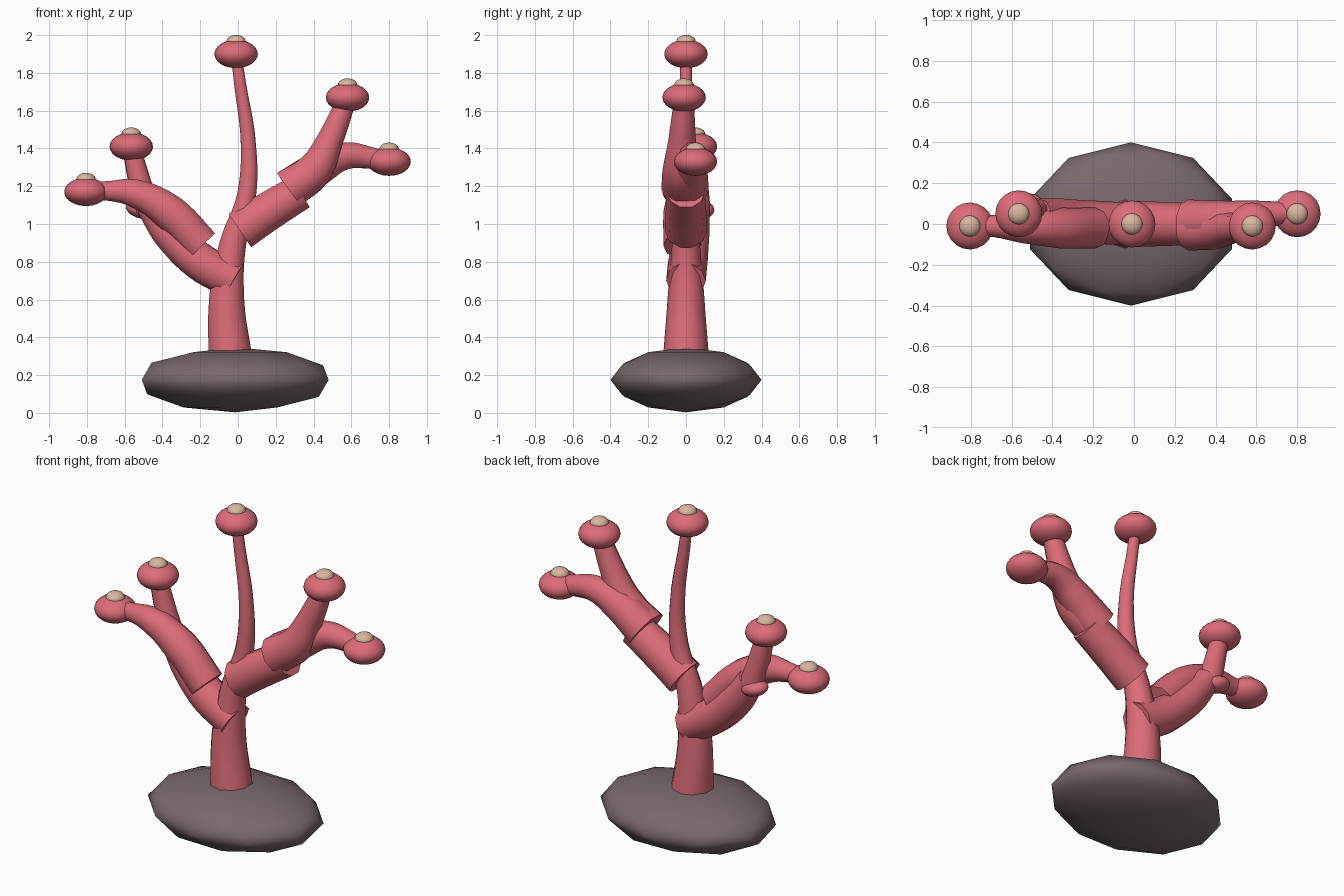
import bpy, math

if "Cube" in bpy.data.objects:
    bpy.data.objects.remove(bpy.data.objects["Cube"])

def material(name, rgb):
    m = bpy.data.materials.new(name)
    m.diffuse_color = (*rgb, 1)
    m.use_nodes = True
    m.node_tree.nodes["Principled BSDF"].inputs["Base Color"].default_value = m.diffuse_color
    return m

PINK = material("coral pink", (0.72, 0.15, 0.19))
ROCK = material("dark rock", (0.19, 0.14, 0.145))
TIP = material("pale tip", (0.70, 0.47, 0.35))

def finish(ob, name, mat, angle=60):
    ob.name = name
    ob.data.materials.clear()
    ob.data.materials.append(mat)
    bpy.ops.object.shade_smooth_by_angle(angle=math.radians(angle))

def tube(name, points):
    """Tapered tube through (x, y, z, radius) points."""
    cu = bpy.data.curves.new(name, 'CURVE')
    cu.dimensions = '3D'
    cu.bevel_depth = 1
    cu.bevel_resolution = 3
    cu.resolution_u = 6
    cu.use_fill_caps = True
    sp = cu.splines.new('BEZIER')
    sp.bezier_points.add(len(points) - 1)
    for bp, (x, y, z, r) in zip(sp.bezier_points, points):
        bp.co = (x, y, z)
        bp.radius = r
        bp.handle_left_type = bp.handle_right_type = 'AUTO'
    ob = bpy.data.objects.new(name, cu)
    bpy.context.collection.objects.link(ob)
    bpy.ops.object.select_all(action='DESELECT')
    bpy.context.view_layer.objects.active = ob
    ob.select_set(True)
    bpy.ops.object.convert(target='MESH')
    finish(bpy.context.object, name, PINK)

def ellipsoid(name, loc, scale, mat, rot=(0, 0, 0)):
    bpy.ops.mesh.primitive_uv_sphere_add(segments=20, ring_count=12, location=loc, rotation=rot)
    ob = bpy.context.object
    ob.scale = scale
    finish(ob, name, mat)

# Rock base
bpy.ops.mesh.primitive_ico_sphere_add(subdivisions=2, radius=1, location=(-0.015, 0, 0.175))
bpy.context.object.scale = (0.52, 0.4, 0.172)
finish(bpy.context.object, "rock_base", ROCK)

# Trunk
tube("trunk", [(-0.04, 0, 0.28, 0.122), (-0.06, 0, 0.6, 0.098), (-0.03, 0, 0.88, 0.075),
               (0.045, 0, 1.15, 0.053), (0.055, 0, 1.42, 0.042), (0.01, 0, 1.75, 0.033),
               (-0.01, 0, 1.9, 0.03)])

# Left branches
tube("left_limb", [(-0.02, 0, 0.70, 0.105), (-0.2, 0.01, 0.80, 0.105),
                   (-0.36, 0.03, 0.95, 0.095), (-0.47, 0.05, 1.10, 0.075)])
tube("left_inner_branch", [(-0.48, 0.06, 1.08, 0.07), (-0.525, 0.055, 1.24, 0.06),
                           (-0.565, 0.05, 1.41, 0.05)])
ellipsoid("left_joint", (-0.515, 0.085, 1.075), (0.08, 0.065, 0.045), PINK, (0, 0.25, 0))
tube("left_outer_branch", [(-0.19, -0.02, 0.885, 0.1), (-0.36, -0.02, 1.06, 0.1),
                           (-0.54, -0.015, 1.16, 0.08), (-0.68, -0.01, 1.175, 0.055),
                           (-0.805, -0.01, 1.17, 0.045)])

# Right branches
tube("right_limb", [(0.01, 0, 0.965, 0.112), (0.15, 0, 1.06, 0.108), (0.33, 0, 1.17, 0.1)])
tube("right_inner_branch", [(0.27, -0.02, 1.185, 0.11), (0.40, -0.025, 1.28, 0.1),
                            (0.49, -0.02, 1.45, 0.072), (0.58, -0.01, 1.67, 0.052)])
tube("right_outer_branch", [(0.27, 0.01, 1.185, 0.11), (0.42, 0.02, 1.29, 0.095),
                            (0.57, 0.04, 1.36, 0.075), (0.70, 0.05, 1.35, 0.06),
                            (0.80, 0.05, 1.33, 0.05)])

# Rounded knobs with pale tips
knobs = {"top": (-0.01, 0, 1.9), "right_inner": (0.58, -0.01, 1.67),
         "right_outer": (0.80, 0.05, 1.33), "left_inner": (-0.565, 0.05, 1.41),
         "left_outer": (-0.805, -0.01, 1.17)}
for name, (x, y, z) in knobs.items():
    ellipsoid(name + "_knob", (x, y, z), (0.115, 0.115, 0.075), PINK)
    ellipsoid(name + "_tip", (x, y, z + 0.065), (0.052, 0.052, 0.036), TIP)
